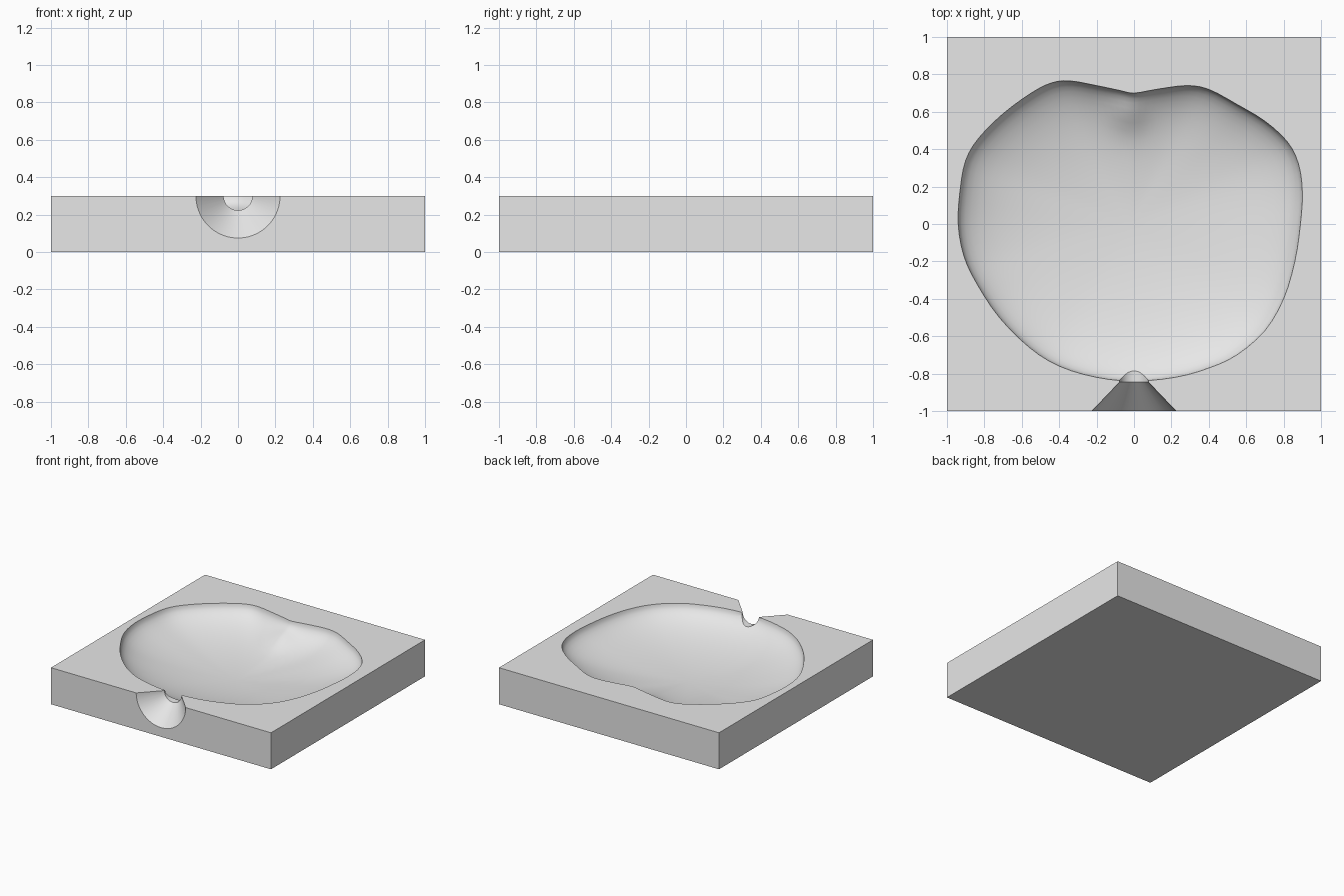
import bpy, bmesh, math
from mathutils import Vector

default = bpy.data.objects.get("Cube")
if default:
    bpy.data.objects.remove(default, do_unlink=True)

HEIGHT = 0.3
DEPTH = 0.22

grey = bpy.data.materials.new("plain grey")
grey.use_nodes = True
grey.diffuse_color = (0.8, 0.8, 0.8, 1)
shader = next(n for n in grey.node_tree.nodes if n.type == 'BSDF_PRINCIPLED')
shader.inputs["Base Color"].default_value = grey.diffuse_color


def make_object(name, bm):
    bmesh.ops.recalc_face_normals(bm, faces=bm.faces[:])
    mesh = bpy.data.meshes.new(name)
    bm.to_mesh(mesh)
    bm.free()
    mesh.materials.append(grey)
    obj = bpy.data.objects.new(name, mesh)
    bpy.context.collection.objects.link(obj)
    return obj


def loft(name, rings, start, end):
    """Closed solid through a list of rings, ending in a point at each end."""
    bm = bmesh.new()
    loops = [[bm.verts.new(p) for p in ring] for ring in rings]
    count = len(loops[0])
    tips = [bm.verts.new(start), bm.verts.new(end)]
    for i in range(count):
        j = (i + 1) % count
        for a, b in zip(loops, loops[1:]):
            bm.faces.new((a[i], a[j], b[j], b[i]))
        bm.faces.new((tips[0], loops[0][j], loops[0][i]))
        bm.faces.new((tips[1], loops[-1][i], loops[-1][j]))
    return make_object(name, bm)


def smooth_loop(points, steps):
    """Closed Catmull-Rom curve through the points."""
    pts = [Vector(p) for p in points]
    n = len(pts)
    out = []
    for i in range(n):
        a, b, c, d = (pts[(i + k) % n] for k in (-1, 0, 1, 2))
        for s in range(steps):
            t = s / steps
            out.append(b + (c - a) * t / 2 + (a - b * 2.5 + c * 2 - d / 2) * t * t
                       + (b * 3 - a - c * 3 + d) * t ** 3 / 2)
    return out


# Block
bm = bmesh.new()
bmesh.ops.create_cube(bm, size=1)
bmesh.ops.scale(bm, vec=(2, 2, HEIGHT), verts=bm.verts)
bmesh.ops.translate(bm, vec=(0, 0, HEIGHT / 2), verts=bm.verts)
block = make_object("mould_block", bm)

# Fruit-shaped cavity: rim outline shrinking along a rounded bowl profile
outline = [
    (0, .7), (.12, .72), (.28, .74), (.4, .72), (.55, .64), (.7, .55), (.82, .44),
    (.88, .32), (.9, .17), (.89, 0), (.86, -.2), (.8, -.4), (.7, -.57), (.55, -.7),
    (.4, -.77), (.22, -.82), (0, -.84), (-.2, -.82), (-.4, -.76), (-.56, -.66),
    (-.72, -.5), (-.84, -.32), (-.91, -.17), (-.94, 0), (-.93, .18), (-.9, .34),
    (-.83, .46), (-.7, .59), (-.55, .7), (-.44, .755), (-.34, .765), (-.2, .74),
    (-.08, .715)]
rim = smooth_loop(outline, 3)
centre = Vector((-.02, 0))


def bowl_ring(angle):
    ring = []
    for p in rim:
        q = centre + (p - centre) * math.cos(angle)
        # the stem hollow pushes the floor up beside the notch
        hollow = math.exp(-((q.x + .03) ** 2 + (q.y - .62) ** 2) / .01)
        depth = DEPTH * math.sin(angle) * (1 - .25 * hollow)
        ring.append((q.x, q.y, HEIGHT - depth))
    return ring


STEPS = 16
rings = [[(p.x, p.y, HEIGHT + .1) for p in rim]]
rings += [bowl_ring(math.pi / 2 * k / STEPS) for k in range(STEPS)]
cavity = loft("cavity_cutter", rings, (*centre, HEIGHT + .1), (*centre, HEIGHT - DEPTH))

# Pouring funnel: cone narrowing into a short round channel
SIDES = 64


def funnel_ring(radius, y):
    return [(radius * math.cos(a), y, HEIGHT + radius * math.sin(a))
            for a in (math.tau * (k + .5) / SIDES for k in range(SIDES))]


profile = [(.32, -1.1), (.225, -1), (.077, -.845), (.077, -.7)]
funnel = loft("funnel_cutter", [funnel_ring(r, y) for r, y in profile],
              (0, -1.1, HEIGHT), (0, -.7, HEIGHT))

# Cut the block
bpy.ops.object.select_all(action='DESELECT')
block.select_set(True)
bpy.context.view_layer.objects.active = block
for cutter in (cavity, funnel):
    cutter.hide_render = True
    mod = block.modifiers.new(cutter.name, 'BOOLEAN')
    mod.operation = 'DIFFERENCE'
    mod.solver = 'EXACT'
    mod.object = cutter
    bpy.ops.object.modifier_apply(modifier=mod.name)
    bpy.data.objects.remove(cutter, do_unlink=True)

bpy.ops.object.shade_smooth_by_angle(angle=math.radians(30))
